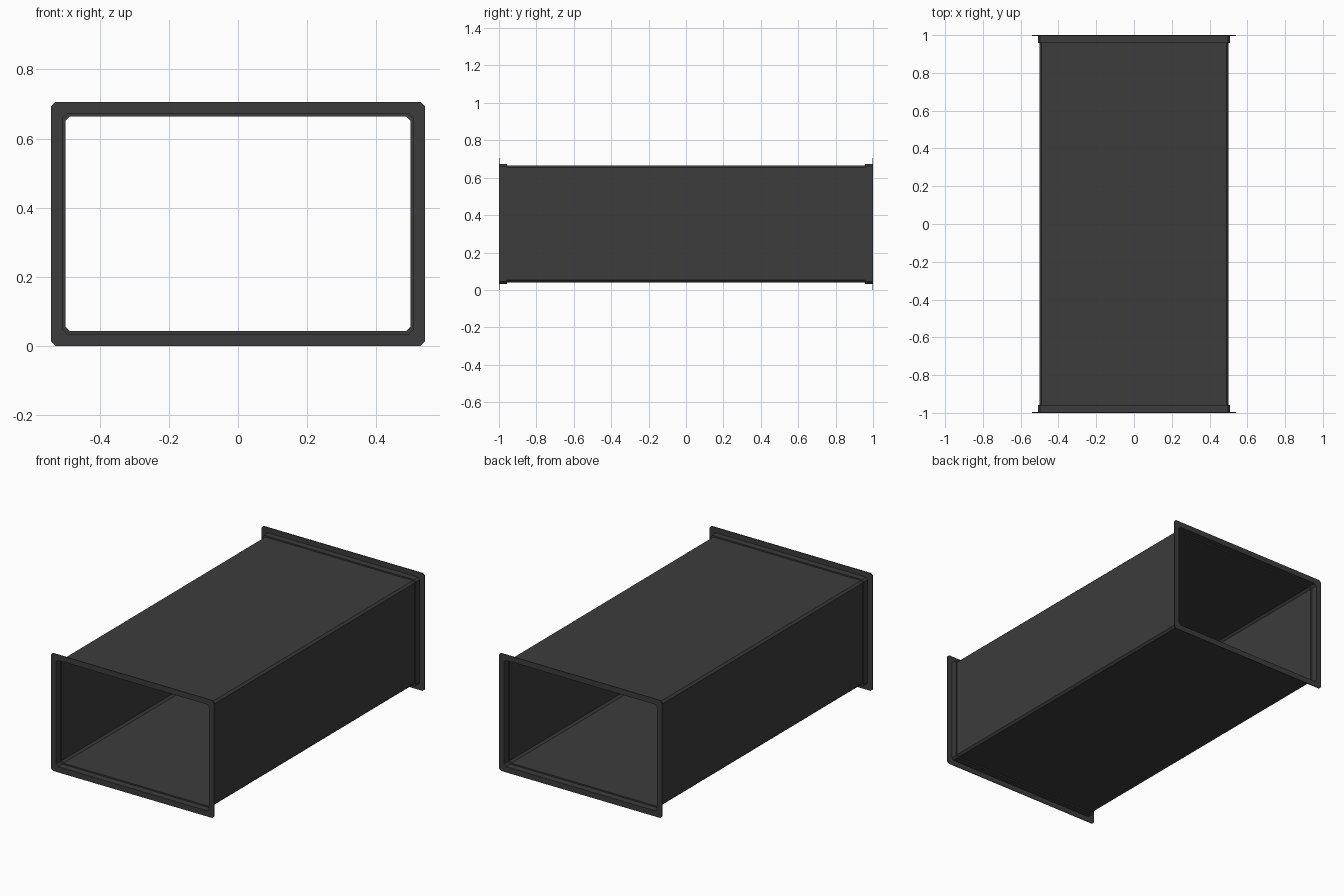
import bpy, bmesh

if "Cube" in bpy.data.objects:
    bpy.data.objects.remove(bpy.data.objects["Cube"])

HALF_W, HALF_H, MID_Z = 0.5, 0.312, 0.353   # duct half size and axis height
SHEET = 0.002                               # sheet metal thickness

metal = bpy.data.materials.new("dark_metal")
metal.diffuse_color = (0.045, 0.045, 0.045, 1)
metal.use_nodes = True
metal.node_tree.nodes["Principled BSDF"].inputs["Base Color"].default_value = metal.diffuse_color


def outline(offset, y, c=0.012):
    """Rectangle with clipped corners, grown by offset, at depth y."""
    w, h = HALF_W + offset, HALF_H + offset
    pts = [(w, h - c), (w - c, h), (c - w, h), (-w, h - c),
           (-w, c - h), (c - w, -h), (w - c, -h), (w, c - h)]
    return [(x, y, MID_Z + z) for x, z in pts]


def sweep(name, profile):
    """Sweep a closed (offset, y) profile round the duct outline."""
    bm = bmesh.new()
    rings = [[bm.verts.new(p) for p in outline(o, y)] for o, y in profile]
    for a, b in zip(rings, rings[1:] + rings[:1]):
        for i in range(8):
            j = (i + 1) % 8
            bm.faces.new((a[i], a[j], b[j], b[i]))
    bmesh.ops.recalc_face_normals(bm, faces=bm.faces[:])
    mesh = bpy.data.meshes.new(name)
    bm.to_mesh(mesh)
    bm.free()
    mesh.materials.append(metal)
    obj = bpy.data.objects.new(name, mesh)
    bpy.context.collection.objects.link(obj)


# Thin-walled duct, open at both ends
t = SHEET / 2
sweep("duct", [(-t, -0.96), (t, -0.96), (t, 0.96), (-t, 0.96)])

# End flanges: wide rim, stepped collar, and a lip closing onto the duct
for name, s in (("front_flange", -1), ("back_flange", 1)):
    sweep(name, [(0.041, s), (0.041, s * 0.996), (0.009, s * 0.996),
                 (0.009, s * 0.958), (t, s * 0.958), (t, s * 0.96),
                 (0.007, s * 0.96), (0.007, s)])
